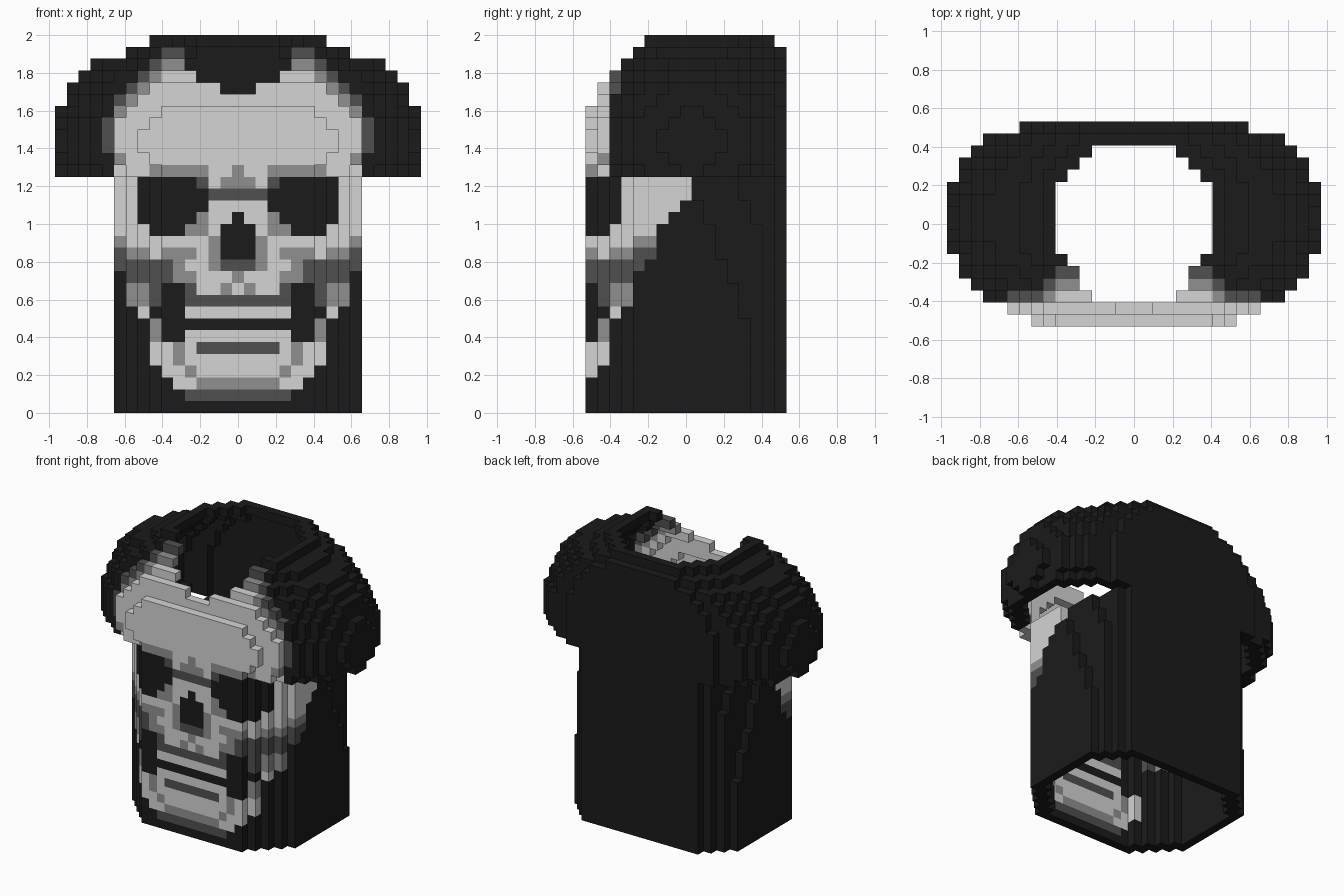
import bpy
import bmesh
from mathutils import Vector

if "Cube" in bpy.data.objects:
    bpy.data.objects.remove(bpy.data.objects["Cube"])

CELL = 2 / 32
HOOD_START = 20
CHARCOAL, DARK, GREY, PALE = range(4)


def make_material(name, value):
    mat = bpy.data.materials.new(name)
    mat.use_nodes = True
    colour = (value, value, value, 1)
    mat.diffuse_color = colour
    mat.node_tree.nodes["Principled BSDF"].inputs["Base Color"].default_value = colour
    return mat


MATERIALS = [
    make_material("charcoal", 0.011),
    make_material("dark grey", 0.08),
    make_material("mid grey", 0.28),
    make_material("pale bone", 0.66),
]

skull = {}


def dab(colour, inner, outer, bottom, top=None):
    """Paint a mirrored block of columns (from the centre) and layers."""
    for col in range(inner, outer + 1):
        for k in range(bottom, (bottom if top is None else top) + 1):
            skull[col, k] = colour


# Forehead, fading to dark along its rounded upper edge
for column in range(11):
    crest = min(28, 34 - column)
    dab(PALE, column, column, HOOD_START, crest)
    dab(GREY, column, column, crest + 1)
    dab(DARK, column, column, crest + 2)
dab(DARK, 11, 11, 22, 24)
dab(GREY, 10, 10, 21)
# Brow and bridge of the nose
dab(PALE, 0, 10, 13, 19)
dab(GREY, 3, 7, 20)
dab(GREY, 0, 0, 20)
dab(GREY, 0, 1, 19)
dab(DARK, 3, 3, 19)
dab(DARK, 0, 2, 18)
# Eye sockets
dab(GREY, 3, 4, 15, 16)
dab(CHARCOAL, 4, 8, 16, 19)
dab(CHARCOAL, 3, 8, 17, 18)
dab(CHARCOAL, 5, 7, 15)
# Cheekbones
dab(GREY, 10, 10, 14)
dab(GREY, 4, 6, 13)
dab(GREY, 8, 9, 13)
dab(DARK, 10, 10, 13)
dab(DARK, 6, 10, 12)
dab(DARK, 6, 9, 11)
# Upper jaw
dab(PALE, 0, 4, 8, 12)
dab(GREY, 5, 5, 11, 12)
dab(GREY, 4, 4, 11)
dab(GREY, 0, 0, 11)
dab(GREY, 1, 1, 10)
dab(DARK, 4, 4, 10)
dab(DARK, 0, 4, 9)
# Nose hole
dab(CHARCOAL, 0, 0, 16)
dab(CHARCOAL, 0, 1, 13, 15)
dab(DARK, 0, 1, 12)
dab(GREY, 2, 2, 12, 14)
# Jaw hinges
dab(DARK, 7, 7, 9, 10)
dab(GREY, 8, 9, 9, 10)
dab(GREY, 9, 9, 8)
dab(PALE, 8, 8, 6, 8)
dab(GREY, 7, 7, 6, 7)
# Lower jaw and chin
dab(PALE, 0, 4, 6)
dab(PALE, 0, 8, 5)
dab(PALE, 0, 7, 4)
dab(PALE, 0, 6, 3)
dab(PALE, 4, 5, 2)
dab(DARK, 0, 3, 5)
dab(GREY, 5, 5, 4, 5)
dab(GREY, 4, 4, 3)
dab(GREY, 0, 3, 2)
dab(DARK, 0, 4, 1)

# Gap above the forehead: front row and open half width on each layer
NOTCH = {31: (-3, 5), 30: (-4, 4), 29: (-5, 4), 28: (-6, 3), 27: (-7, 1)}


def dome(square):
    """Half width of the hood at a squared distance from its axis."""
    if square >= 84:
        return -1
    return round(15.5 * (1 - square / 84) ** 0.325 - 0.5)


def hood_width(j, k):
    # Narrow flat rim
    if k == 31:
        return min(7, 11 - j) if -3 <= j <= 7 else -1
    across, up = (j - 0.5) ** 2, (k - 22.5) ** 2
    width = dome(across + up)
    # The back rises straight instead of rounding over
    if j > 0:
        width = max(width, dome(across) + dome(up) - 16)
    return min(width, 9) if j == 8 or k == 30 else width


def body_width(j, k):
    # Front corners step back diagonally
    if j < -4:
        return j + 14
    # Back corners are rounder near the top
    side_end = max(0, min(5, round((19 - k) * 0.4)))
    if j <= side_end:
        return 10
    if j <= min(6, side_end + 4):
        return 9
    return 8 if j < 8 else 7


def inside(i, j, k):
    if not (-8 <= j <= 8 and 0 <= k < 32):
        return False
    return abs(i) <= (hood_width(j, k) if k >= HOOD_START else body_width(j, k))


def is_shell(i, j, k):
    """True for cells of the one-cell-thick wall."""
    if not inside(i, j, k):
        return False
    if k in NOTCH:
        front, gap = NOTCH[k]
        if j == front and abs(i) <= gap:
            return False
    ring = all(inside(i + a, j + b, k) for a in (-1, 0, 1) for b in (-1, 0, 1))
    above = k in (31, HOOD_START - 1) or inside(i, j, k + 1)
    below = k in (0, HOOD_START) or inside(i, j, k - 1)
    return not (ring and above and below)


def paint_depth(k):
    """Last row that carries the skull paint on layer k."""
    if k >= HOOD_START:
        return -4
    if k >= 15:
        return min(0, k - 18)
    if k >= 13:
        return -3
    if k >= 9:
        return max(-5, k - 16)
    return -6 if k == 8 else -7


CELLS = {(i, j, k) for k in range(32) for j in range(-8, 9)
         for i in range(-15, 16) if is_shell(i, j, k)}


def build_part(name, layers):
    """Join the cells of some layers into one mesh, keeping exposed faces only."""
    bm = bmesh.new()
    corners = {}

    def vert(p):
        key = tuple(round(c * 2) for c in p)
        if key not in corners:
            corners[key] = bm.verts.new(p * CELL)
        return corners[key]

    for i, j, k in sorted(c for c in CELLS if c[2] in layers):
        centre = Vector((i, j, k + 0.5))
        colour = skull.get((abs(i), k), CHARCOAL) if j <= paint_depth(k) else CHARCOAL
        for axis in range(3):
            for sign in (-1, 1):
                n = Vector((0, 0, 0))
                n[axis] = sign
                if (i + int(n.x), j + int(n.y), k + int(n.z)) in CELLS:
                    continue
                u = Vector((0, 0, 0))
                u[(axis + 1) % 3] = 1
                v = n.cross(u)
                quad = [centre + (n + u * a + v * b) / 2
                        for a, b in ((-1, -1), (1, -1), (1, 1), (-1, 1))]
                bm.faces.new([vert(p) for p in quad]).material_index = colour
    mesh = bpy.data.meshes.new(name)
    bm.to_mesh(mesh)
    bm.free()
    for mat in MATERIALS:
        mesh.materials.append(mat)
    bpy.context.collection.objects.link(bpy.data.objects.new(name, mesh))


# Lower shell with the face, and the wide open-topped hood with the brow
build_part("face_and_neck_shell", range(HOOD_START))
build_part("hood_and_brow", range(HOOD_START, 32))
